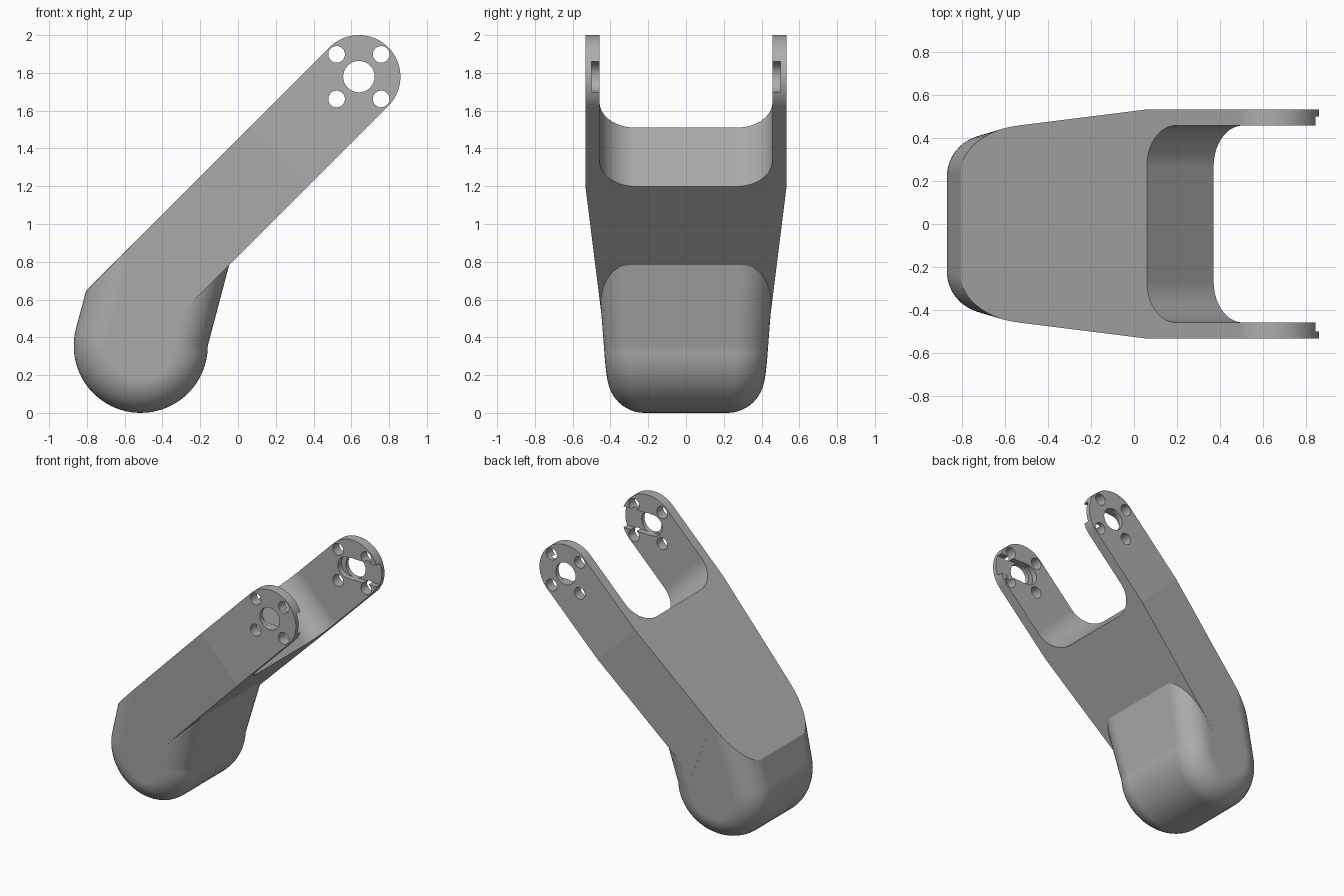
import bpy, bmesh
from math import sin, cos, radians, sqrt
from mathutils import Vector

if "Cube" in bpy.data.objects:
    bpy.data.objects.remove(bpy.data.objects["Cube"])

grey = bpy.data.materials.new("plain grey")
grey.use_nodes = True
grey.diffuse_color = (0.42, 0.42, 0.42, 1)
grey.node_tree.nodes["Principled BSDF"].inputs["Base Color"].default_value = (0.42, 0.42, 0.42, 1)

S = sqrt(2)
HUB_X, HUB_Z, HUB_R = 0.64, 1.78, 0.22
HUB_U, HUB_V = (HUB_X + HUB_Z) / S, (HUB_Z - HUB_X) / S
BREAK = 1.11      # distance along the arm where the taper and the slot begin
HALF = 0.532      # half width across the fork
INNER = 0.457     # half width of the slot


def half_width(u):
    return HALF - 0.0884 * max(0, BREAK - u)


def arc(cx, cy, r, a, b, steps):
    angles = [radians(a + (b - a) * i / steps) for i in range(steps + 1)]
    return [(cx + r * cos(t), cy + r * sin(t)) for t in angles]


def from_arm(u, v):
    # arm axis runs at 45 degrees in the xz plane
    return ((u - v) / S, (u + v) / S)


def loft(name, rings):
    """Skin matching rings of points and cap both ends."""
    bm = bmesh.new()
    loops = [[bm.verts.new(p) for p in ring] for ring in rings]
    n = len(loops[0])
    for a, b in zip(loops, loops[1:]):
        for i in range(n):
            j = (i + 1) % n
            bm.faces.new((a[i], a[j], b[j], b[i]))
    bm.faces.new(loops[0][::-1])
    bm.faces.new(loops[-1])
    bmesh.ops.recalc_face_normals(bm, faces=bm.faces)
    mesh = bpy.data.meshes.new(name)
    bm.to_mesh(mesh)
    bm.free()
    ob = bpy.data.objects.new(name, mesh)
    bpy.context.collection.objects.link(ob)
    mesh.materials.append(grey)
    return ob


def prism_y(name, pts, depth):
    return loft(name, [[Vector((x, y, z)) for x, z in pts] for y in (-depth, depth)])


def activate(ob):
    bpy.ops.object.select_all(action='DESELECT')
    ob.select_set(True)
    bpy.context.view_layer.objects.active = ob


def boolean(ob, cutter, operation):
    cutter.hide_render = True
    mod = ob.modifiers.new("cut", 'BOOLEAN')
    mod.operation, mod.solver, mod.object = operation, 'EXACT', cutter
    activate(ob)
    bpy.ops.object.modifier_apply(modifier=mod.name)
    bpy.data.objects.remove(cutter)


def smooth(ob, angle):
    activate(ob)
    bpy.ops.object.shade_smooth_by_angle(angle=radians(angle))
    mod = ob.modifiers.new("weighted normals", 'WEIGHTED_NORMAL')
    mod.keep_sharp = True


# Forked arm: plan outline with a rounded slot, extruded through the arm thickness
side = [(-0.1, half_width(-0.1)), (BREAK, HALF), (2.1, HALF), (2.1, INNER)]
side += arc(BREAK + 0.19, INNER - 0.19, 0.19, 90, 180, 24)
plan = side + [(u, -y) for u, y in reversed(side)]
rings = []
for v in (0.4, 1.2):
    ring = []
    for u, y in plan:
        x, z = from_arm(u, v)
        ring.append(Vector((x, y + (0.0005 if y > 0 else -0.0005), z)))
    rings.append(ring)
fork_arm = loft("fork_arm", rings)

# Side outline of the arm with its round hub end
outline = [(-0.53, 0.92), (-0.36, 0.469)]
outline += [from_arm(u, v) for u, v in arc(HUB_U, HUB_V, HUB_R, -90, 90, 48)]
boolean(fork_arm, prism_y("outline_cutter", outline, 1), 'INTERSECT')

# Recess on the inner face of each hub, open at the tip
recess = arc(HUB_X - 0.04, HUB_Z, 0.08, 90, 270, 48)
recess += [(HUB_X + 0.4, HUB_Z - 0.08), (HUB_X + 0.4, HUB_Z + 0.08)]
boolean(fork_arm, prism_y("recess_cutter", recess, 0.5), 'DIFFERENCE')

# Shaft hole and four screw holes through both hubs
holes = [(0, 0, 0.083)] + [(dx, dz, 0.044) for dx in (-0.118, 0.118) for dz in (-0.118, 0.118)]
for dx, dz, r in holes:
    circle = arc(HUB_X + dx, HUB_Z + dz, r, 0, 360, 96)[:-1]
    boolean(fork_arm, prism_y("hole_cutter", circle, 0.8), 'DIFFERENCE')
smooth(fork_arm, 4.5)

# Foot: leaning round-bottomed profile with generous side fillets
FILLET = 0.18


def foot_profile(d):
    pts = [(-0.4, 1.05), (-0.805 + S * d, 0.645 + S * d)]
    pts += arc(-0.515, 0.355, 0.355 - d, 165, 360, 32)
    pts.append((-0.008 - 0.966 * d, 0.93 + 0.259 * d))
    return pts


STEPS = 12
rings = []
for sign in (-1, 1):
    order = range(STEPS, -1, -1) if sign < 0 else range(STEPS + 1)
    for i in order:
        t = radians(90 * i / STEPS)
        ring = []
        for x, z in foot_profile(FILLET * (1 - cos(t))):
            y = half_width((x + z) / S) - FILLET * (1 - sin(t))
            ring.append(Vector((x, sign * y, z)))
        rings.append(ring)
foot = loft("foot", rings)
smooth(foot, 25)
